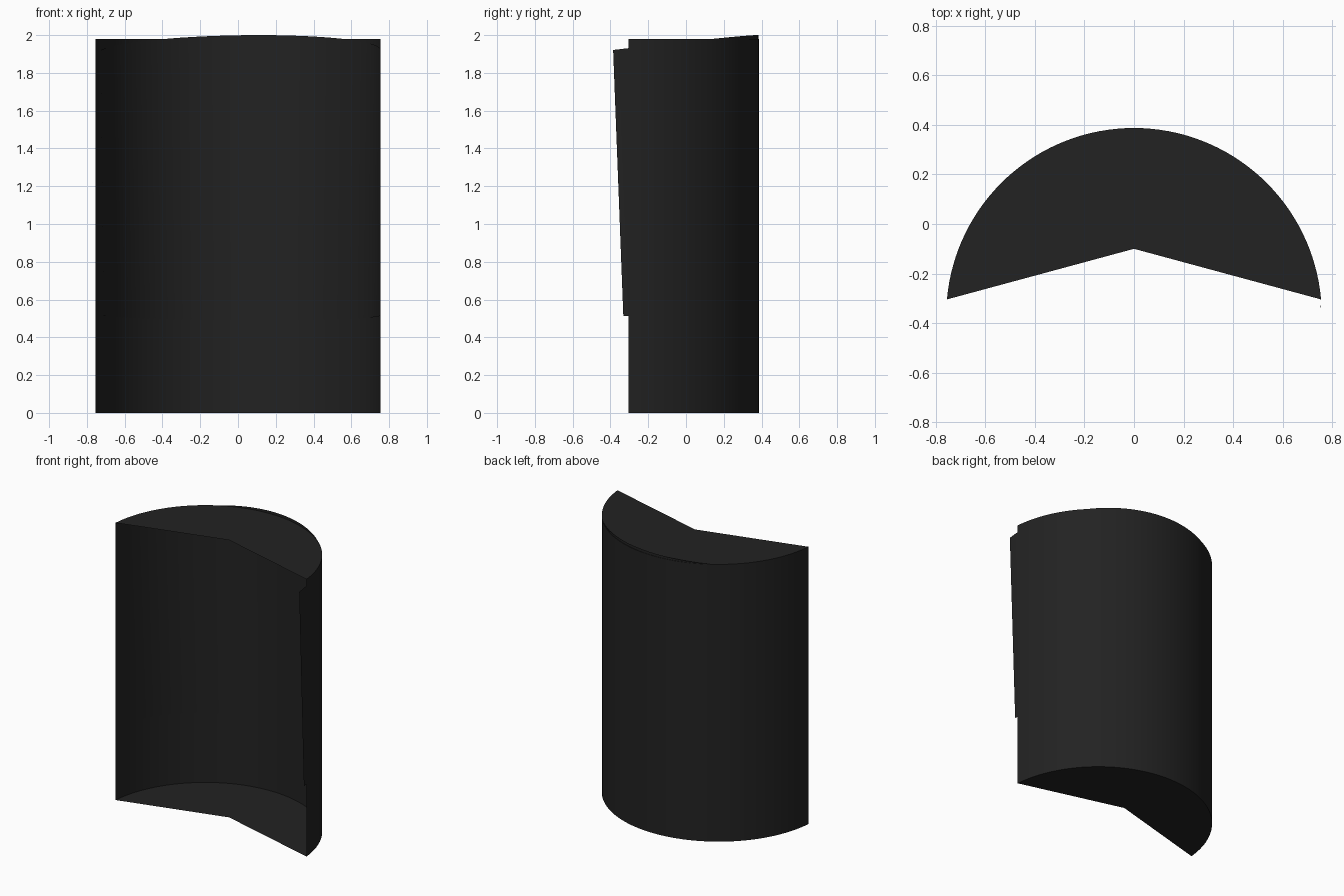
import bpy, bmesh, math

if "Cube" in bpy.data.objects:
    bpy.data.objects.remove(bpy.data.objects["Cube"])

CY = -0.37            # y of the arc centre
R = 0.757             # wall radius
APEX = (0.0, -0.10)   # inner corner of the end plates
SEG = 64

dark = bpy.data.materials.new("charcoal")
dark.diffuse_color = (0.016, 0.016, 0.016, 1)
dark.use_nodes = True
dark.node_tree.nodes["Principled BSDF"].inputs["Base Color"].default_value = dark.diffuse_color


def arc(radius, start, end, height):
    """Points along an arc; height(s) gives z, with s from -1 to 1."""
    pts = []
    for i in range(SEG + 1):
        t = i / SEG
        a = math.radians(start + (end - start) * t)
        pts.append((radius * math.cos(a), CY + radius * math.sin(a), height(a)))
    return pts


def finish(name, bm):
    mesh = bpy.data.meshes.new(name)
    bm.to_mesh(mesh)
    bm.free()
    mesh.materials.append(dark)
    obj = bpy.data.objects.new(name, mesh)
    bpy.context.collection.objects.link(obj)
    for p in mesh.polygons:
        p.use_smooth = True
    return obj


def sheet(name, lower, upper):
    bm = bmesh.new()
    lo = [bm.verts.new(p) for p in lower]
    up = [bm.verts.new(p) for p in upper]
    for i in range(SEG):
        bm.faces.new((lo[i], lo[i + 1], up[i + 1], up[i]))
    bmesh.ops.reverse_faces(bm, faces=bm.faces[:])
    bm.normal_update()
    # outward facing
    if sum(f.normal.y for f in bm.faces) < 0:
        bmesh.ops.reverse_faces(bm, faces=bm.faces[:])
    return finish(name, bm)


def end_plate(name, z, up):
    bm = bmesh.new()
    apex = bm.verts.new((*APEX, z))
    rim = [bm.verts.new(p) for p in arc(R, 5, 175, lambda a: z)]
    for i in range(SEG):
        tri = (apex, rim[i], rim[i + 1])
        bm.faces.new(tri if up else tri[::-1])
    return finish(name, bm)


# Curved back wall with pie-shaped plates at both ends
sheet("curved_wall", arc(R, 5, 175, lambda a: 0.0), arc(R, 5, 175, lambda a: 1.98))
end_plate("bottom_plate", 0.0, False)
end_plate("top_plate", 1.98, True)

# Flared liner sheet inside the wall, turned slightly to the right
MID = math.radians(81.6)
sheet("inner_liner",
      arc(R - 0.003, 2.9, 160.5, lambda a: 0.52 - 0.03 * math.cos(a - MID)),
      arc(R - 0.003, -1.2, 164.5, lambda a: 1.91 + 0.09 * math.cos(a - MID)))
